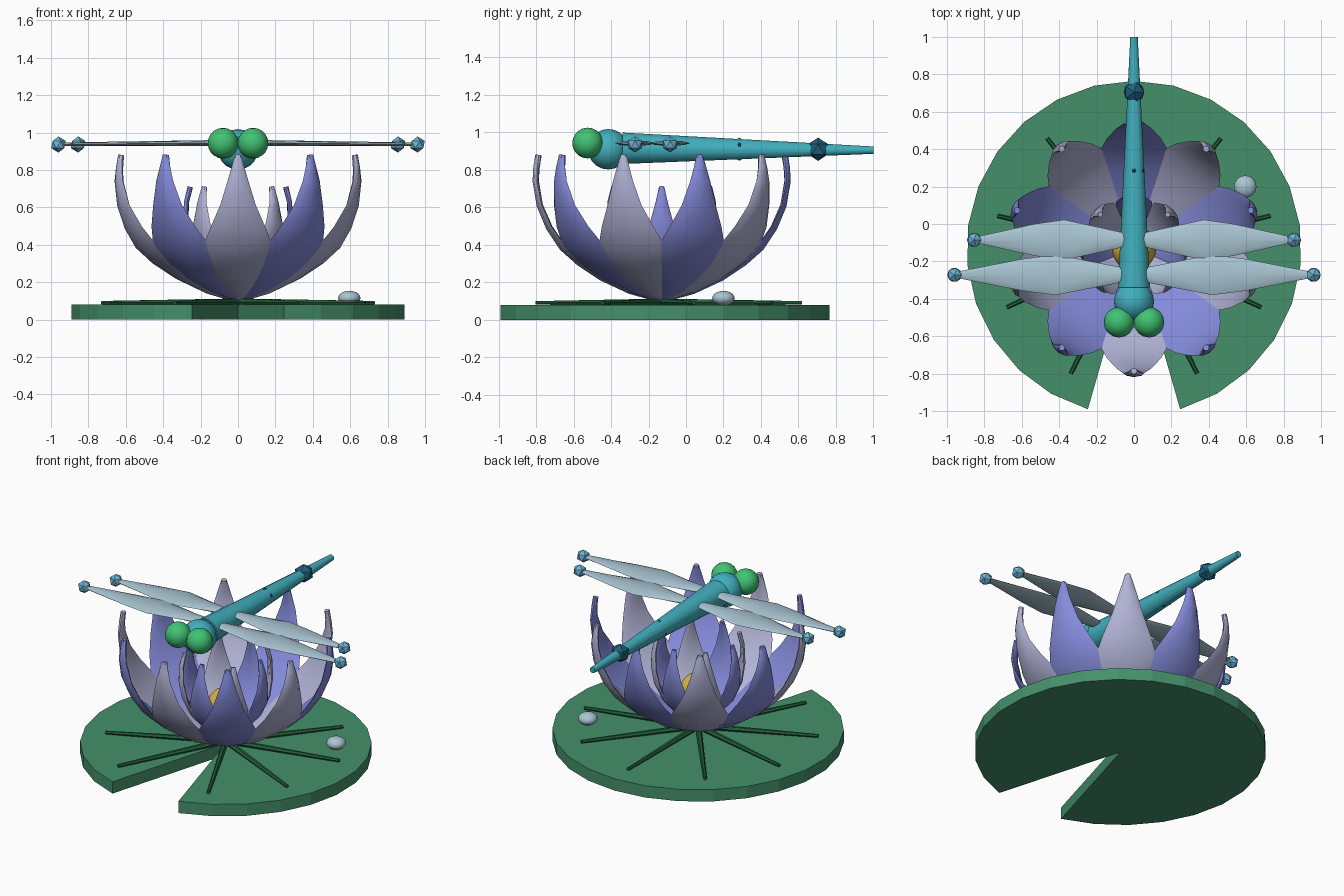
import bpy, bmesh
from math import sin, cos, pi, radians
from mathutils import Vector, Matrix

cube = bpy.data.objects.get("Cube")
if cube:
    bpy.data.objects.remove(cube, do_unlink=True)


def material(name, rgb):
    m = bpy.data.materials.new(name)
    m.use_nodes = True
    m.diffuse_color = (*rgb, 1)
    m.node_tree.nodes["Principled BSDF"].inputs["Base Color"].default_value = (*rgb, 1)
    return m


LEAF = material("leaf green", (0.06, 0.28, 0.145))
VEIN = material("dark green", (0.016, 0.115, 0.045))
BLUE = material("periwinkle", (0.235, 0.262, 0.716))
LILAC = material("pale lilac", (0.445, 0.456, 0.68))
GOLD = material("gold", (0.68, 0.456, 0.061))
TEAL = material("teal", (0.053, 0.43, 0.515))
DARK = material("dark teal", (0.014, 0.115, 0.205))
EYE = material("bright green", (0.053, 0.546, 0.171))
WING = material("misty blue", (0.402, 0.565, 0.658))
BEAD = material("sky blue", (0.156, 0.456, 0.68))

CENTRE = Vector((0, -0.13, 0))
smooth_parts = []


def finish(name, bm, mat, smooth=False):
    bmesh.ops.recalc_face_normals(bm, faces=bm.faces)
    mesh = bpy.data.meshes.new(name)
    bm.to_mesh(mesh)
    bm.free()
    mesh.materials.append(mat)
    obj = bpy.data.objects.new(name, mesh)
    bpy.context.collection.objects.link(obj)
    if smooth:
        smooth_parts.append(obj)
    return obj


def loft(name, rings, mat, smooth=True):
    """Skin a closed tube through rings of points and cap both ends."""
    bm = bmesh.new()
    loops = [[bm.verts.new(p) for p in ring] for ring in rings]
    n = len(loops[0])
    for a, b in zip(loops, loops[1:]):
        for i in range(n):
            j = (i + 1) % n
            bm.faces.new((a[i], a[j], b[j], b[i]))
    bm.faces.new(loops[0])
    bm.faces.new(loops[-1])
    return finish(name, bm, mat, smooth)


def oval(centre, side, up, cup=0.0, n=8):
    """Oval ring; cup lifts its two edges along the up direction."""
    pts = []
    for i in range(n):
        a = 2 * pi * i / n
        lift = up.normalized() * cup * side.length * cos(a) ** 2
        pts.append(centre + side * cos(a) + up * sin(a) + lift)
    return pts


def rod(name, start, end, r1, r2, mat, n):
    axis = (end - start).normalized()
    side = axis.cross(Vector((0, 0, 1))).normalized()
    up = side.cross(axis)
    return loft(name, [oval(start, side * r1, up * r1, n=n),
                       oval(end, side * r2, up * r2, n=n)], mat)


def ball(name, pos, r, mat, squash=1.0):
    bm = bmesh.new()
    bmesh.ops.create_uvsphere(bm, u_segments=16, v_segments=10, radius=r)
    bmesh.ops.transform(bm, verts=bm.verts,
                        matrix=Matrix.Translation(pos) @ Matrix.Diagonal((1, 1, squash, 1)))
    return finish(name, bm, mat, True)


def bead(name, pos, r, mat):
    bm = bmesh.new()
    bmesh.ops.create_icosphere(bm, subdivisions=1, radius=r,
                               matrix=Matrix.Translation(pos))
    return finish(name, bm, mat)


# Lily pad: a disc with a wedge missing at the front
bm = bmesh.new()
outline = [bm.verts.new(CENTRE)]
for i in range(25):
    a = radians(-74 + 328 * i / 24)
    outline.append(bm.verts.new(CENTRE + Vector((cos(a), sin(a), 0)) * 0.895))
base = bm.faces.new(outline)
top = bmesh.ops.extrude_face_region(bm, geom=[base])["geom"]
bmesh.ops.translate(bm, vec=(0, 0, 0.08),
                    verts=[v for v in top if isinstance(v, bmesh.types.BMVert)])
finish("lily_pad", bm, LEAF)

# Veins and dewdrop on the pad
for i in range(9):
    a = radians(90 + (i - 4) * 38.3)
    d = Vector((cos(a), sin(a), 0))
    rod(f"pad_vein_{i + 1}", CENTRE + d * 0.03 + Vector((0, 0, 0.095)),
        CENTRE + d * 0.75 + Vector((0, 0, 0.09)), 0.02, 0.011, VEIN, 6)
ball("dewdrop", (0.595, 0.2, 0.115), 0.06, WING, 0.65)


def petal(name, profile, angle, mat, thick):
    """Profile rows are radius from the flower centre, height, half width."""
    out = Vector((cos(angle), sin(angle), 0))
    side = Vector((-sin(angle), cos(angle), 0))
    spine = [CENTRE + out * r + Vector((0, 0, z)) for r, z, w in profile]
    rings = []
    for i, (r, z, w) in enumerate(profile):
        along = spine[min(i + 1, len(spine) - 1)] - spine[max(i - 1, 0)]
        up = along.cross(side).normalized()
        if up.dot(out) > 0:
            up = -up
        rings.append(oval(spine[i], side * w, up * thick, 0.1))
    return loft(name, rings, mat)


# Flower: ten tall outer petals, eight inner ones, golden heart
OUTER = [(0.01, 0.11, 0.025), (0.17, 0.155, 0.085), (0.32, 0.225, 0.14),
         (0.44, 0.305, 0.18), (0.53, 0.385, 0.185), (0.6, 0.49, 0.145),
         (0.65, 0.61, 0.095), (0.672, 0.74, 0.056), (0.668, 0.81, 0.036),
         (0.657, 0.88, 0.017)]
INNER = [(0.01, 0.13, 0.025), (0.12, 0.2, 0.07), (0.21, 0.3, 0.1),
         (0.26, 0.41, 0.095), (0.28, 0.52, 0.062), (0.275, 0.63, 0.032),
         (0.255, 0.71, 0.014)]
for i in range(10):
    petal(f"outer_petal_{i + 1}", OUTER, radians(-90 + 36 * i),
          BLUE if i % 2 else LILAC, 0.017)
for i in range(8):
    petal(f"inner_petal_{i + 1}", INNER, radians(45 * i),
          LILAC if i % 2 else BLUE, 0.014)
ball("flower_heart", CENTRE + Vector((0, 0, 0.32)), 0.12, GOLD, 1.1)

# Dragonfly body
ball("thorax", (0, -0.415, 0.91), 0.108, TEAL)
rod("abdomen", Vector((0, -0.34, 0.915)), Vector((0, 1, 0.905)), 0.086, 0.02, TEAL, 14)
for i, y in enumerate((0.285, 0.705)):
    bead(f"abdomen_band_{i + 1}", (0, y, 0.91), 0.062, DARK)

# Eyes and the two pairs of wings
WING_SHAPE = [(0.0, 0.035), (0.2, 0.07), (0.42, 0.108), (0.62, 0.085), (1.0, 0.018)]
for s, label in ((1, "left"), (-1, "right")):
    ball(f"{label}_eye", (0.08 * s, -0.525, 0.943), 0.082, EYE)
    for pair, y, tip in (("front", -0.272, 0.96), ("rear", -0.085, 0.855)):
        rings = []
        for t, w in WING_SHAPE:
            c = Vector((s * (0.04 + t * (tip - 0.06)), y, 0.945 - 0.008 * t))
            rings.append(oval(c, Vector((0, w, 0)), Vector((0, 0, 0.016 - 0.006 * t))))
        loft(f"{pair}_{label}_wing", rings, WING)
        bead(f"{pair}_{label}_wing_tip", (s * tip, y, 0.936), 0.043, BEAD)

# Smooth shading on the rounded parts
bpy.ops.object.select_all(action="DESELECT")
for obj in smooth_parts:
    obj.select_set(True)
bpy.context.view_layer.objects.active = smooth_parts[0]
bpy.ops.object.shade_smooth_by_angle(angle=radians(40))
